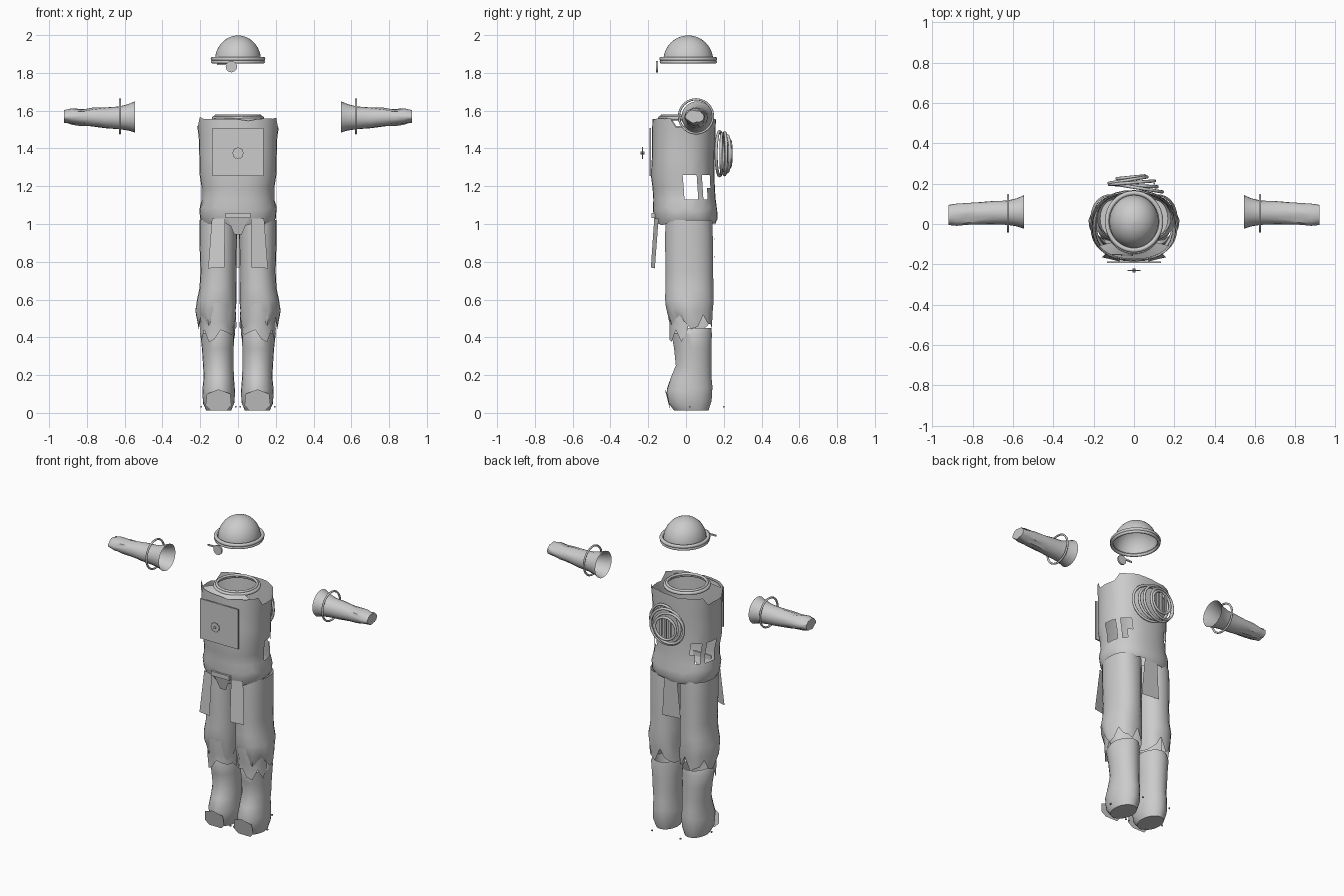
import bpy, bmesh, math, random
from math import sin, cos, pi
from mathutils import Matrix, Vector

random.seed(4)
cube = bpy.data.objects.get("Cube")
if cube:
    bpy.data.objects.remove(cube, do_unlink=True)

grey = bpy.data.materials.new("suit_grey")
grey.use_nodes = True
COL = (0.6, 0.6, 0.6, 1)
grey.diffuse_color = COL
grey.node_tree.nodes["Principled BSDF"].inputs["Base Color"].default_value = COL


def finish(name, bm, mirror=False, angle=35):
    me = bpy.data.meshes.new(name)
    bm.to_mesh(me)
    bm.free()
    me.materials.append(grey)
    ob = bpy.data.objects.new(name, me)
    bpy.context.collection.objects.link(ob)
    bpy.ops.object.select_all(action='DESELECT')
    ob.select_set(True)
    bpy.context.view_layer.objects.active = ob
    bpy.ops.object.shade_smooth_by_angle(angle=math.radians(angle))
    if mirror:
        ob.modifiers.new("Mirror", 'MIRROR')
    return ob


def loft(rows, n=24, axis='z', power=1.0, cap_start=False, cap_end=False):
    """Tube through elliptical rows: (position, centre a, centre b, radius a, radius b)."""
    bm = bmesh.new()
    rings = []
    for p, ca, cb, ra, rb in rows:
        ring = []
        for i in range(n):
            c, s = cos(2 * pi * i / n), sin(2 * pi * i / n)
            a = ca + ra * math.copysign(abs(c) ** power, c)
            b = cb + rb * math.copysign(abs(s) ** power, s)
            ring.append(bm.verts.new((a, b, p) if axis == 'z' else (p, a, b)))
        rings.append(ring)
    for r, q in zip(rings, rings[1:]):
        for i in range(n):
            j = (i + 1) % n
            bm.faces.new((r[i], r[j], q[j], q[i]))
    if cap_start:
        bm.faces.new(rings[0][::-1])
    if cap_end:
        bm.faces.new(rings[-1])
    bmesh.ops.recalc_face_normals(bm, faces=bm.faces)
    return bm, rings


def cut(bm, rule):
    gone = [f for f in bm.faces if rule(f.calc_center_median())]
    bmesh.ops.delete(bm, geom=gone, context='FACES')


def torus(name, loc, major, minor, rot=(0, 0, 0), scale=(1, 1, 1), mirror=False):
    bpy.ops.mesh.primitive_torus_add(major_radius=major, minor_radius=minor,
                                     major_segments=40, minor_segments=8)
    src = bpy.context.object
    bm = bmesh.new()
    bm.from_mesh(src.data)
    bpy.data.objects.remove(src, do_unlink=True)
    m = Matrix.LocRotScale(Vector(loc), None, None)
    for ang, ax in zip(rot, 'XYZ'):
        m = m @ Matrix.Rotation(ang, 4, ax)
    bm.transform(m @ Matrix.Diagonal((*scale, 1)))
    return finish(name, bm, mirror, 60)


def box(name, loc, size, mirror=False):
    bm = bmesh.new()
    bmesh.ops.create_cube(bm, size=1)
    bm.transform(Matrix.Translation(loc) @ Matrix.Diagonal((*size, 1)))
    return finish(name, bm, mirror)


def disc(name, loc, radius, depth, n=20, teeth=0.0):
    bm = bmesh.new()
    bmesh.ops.create_cone(bm, cap_ends=True, segments=n, radius1=radius, radius2=radius, depth=depth)
    for v in bm.verts:
        step = round(math.atan2(v.co.y, v.co.x) / (2 * pi / n))
        if step % 2:
            v.co.xy *= 1 - teeth
    bm.transform(Matrix.Translation(loc) @ Matrix.Rotation(pi / 2, 4, 'X'))
    return finish(name, bm)


def panel(name, corners, mirror=False):
    bm = bmesh.new()
    f = bm.faces.new([bm.verts.new(c) for c in corners])
    bmesh.ops.solidify(bm, geom=[f], thickness=0.008)
    return finish(name, bm, mirror)


# Helmet: open dome, double rim, seam and badge
dome = [(1.865 + 0.133 * sin(t), 0, 0.012, 0.122 * cos(t), 0.132 * cos(t))
        for t in [k * pi / 2 / 12 for k in range(12)]] + [(1.999, 0, 0.012, 0.002, 0.002)]
bm, _ = loft(dome, 40, cap_end=True)
finish("helmet_dome", bm, angle=60)
torus("helmet_rim_upper", (0, 0.012, 1.874), 0.134, 0.011, scale=(1, 1.06, 1))
torus("helmet_rim_lower", (0, 0.012, 1.858), 0.134, 0.009, scale=(1, 1.06, 1))
disc("helmet_badge", (-0.035, -0.153, 1.833), 0.03, 0.01)
box("badge_bar", (-0.065, -0.151, 1.846), (0.09, 0.006, 0.01))

# Torso: open shell with side tears and a slightly uneven top edge
rows = [(1.0, 0, 0.0, 0.185, 0.155), (1.03, 0, 0, 0.2, 0.168), (1.08, 0, -0.005, 0.205, 0.17),
        (1.13, 0, -0.008, 0.192, 0.165), (1.19, 0, -0.012, 0.192, 0.165),
        (1.26, 0, -0.018, 0.203, 0.168), (1.36, 0, -0.015, 0.205, 0.165),
        (1.46, 0, -0.012, 0.208, 0.168), (1.55, 0, -0.01, 0.216, 0.168)]
bm, rings = loft(rows, 32, power=0.85)
for v in rings[-1]:
    side = abs(v.co.x) / 0.216
    v.co.z += 0.015 * side ** 2 - 0.05 * (side > 0.9 and v.co.y > -0.06)
    v.co.z += random.uniform(-0.006, 0.006)
for v in rings[0] + rings[2]:
    v.co.z += random.uniform(-0.012, 0.012)
cut(bm, lambda c: abs(c.x) > 0.1 and 1.13 < c.z < 1.26 and (-0.03 < c.y < 0.06 or 0.09 < c.y < 0.12))
finish("torso", bm)

# Front yoke between torso and collar
bm, _ = loft([(1.545, 0, -0.01, 0.205, 0.165), (1.562, 0, -0.015, 0.13, 0.13)], 32, power=0.9)
cut(bm, lambda c: c.y > -0.09)
finish("yoke", bm)
torus("collar_outer", (0, -0.01, 1.56), 0.128, 0.011)
torus("collar_inner", (0, -0.01, 1.572), 0.118, 0.008)

# Chest plate and toothed dial
box("chest_plate", (0, -0.189, 1.382), (0.27, 0.008, 0.255))
disc("chest_dial", (0, -0.231, 1.375), 0.032, 0.005, 24, 0.14)
disc("dial_stem", (0, -0.231, 1.375), 0.008, 0.02, 10)

# Back vent: tilted stack of rings with vertical slats
for i, (x, y, r, yaw) in enumerate([(0.025, 0.178, 0.125, -0.16), (0.01, 0.19, 0.113, -0.05),
                                    (-0.01, 0.205, 0.12, 0.08), (-0.03, 0.218, 0.104, 0.16),
                                    (-0.015, 0.232, 0.078, 0.1)]):
    torus(f"vent_ring_{i}", (x, y, 1.372), r - 0.008, 0.008, (0, 0, yaw))
    ob = bpy.context.object
    for v in ob.data.vertices:
        d = v.co - Vector((x, y, 1.372))
        flat = Matrix.Rotation(-yaw, 3, 'Z') @ d
        v.co = Vector((x, y, 1.372)) + Matrix.Rotation(yaw, 3, 'Z') @ Vector((flat.x, flat.z, -flat.y))
for i in (-1, 0, 1):
    box(f"vent_slat_{i}", (-0.015 + i * 0.032, 0.228, 1.372), (0.014, 0.012, 0.13 - 0.02 * abs(i)))

# Belt buckle, pouch and hanging cloth flaps
box("buckle", (0, -0.172, 1.045), (0.13, 0.02, 0.028))
panel("front_pouch", [(-0.055, -0.168, 1.03), (0.055, -0.168, 1.03), (0.02, -0.15, 0.945), (-0.02, -0.15, 0.945)])
panel("front_flap", [(0.068, -0.168, 1.03), (0.138, -0.145, 1.03), (0.158, -0.165, 0.765), (0.072, -0.186, 0.77)], True)
panel("back_flap", [(-0.045, 0.155, 1.02), (0.045, 0.155, 1.02), (0.065, 0.148, 0.765), (-0.065, 0.148, 0.775)])

# Trouser legs with ragged knees
rows = [(1.02, 0.104, 0.015, 0.1, 0.125), (0.9, 0.105, 0.016, 0.099, 0.128),
        (0.75, 0.104, 0.018, 0.095, 0.127), (0.66, 0.106, 0.018, 0.098, 0.128),
        (0.6, 0.112, 0.018, 0.105, 0.13), (0.54, 0.112, 0.02, 0.106, 0.122),
        (0.49, 0.108, 0.028, 0.1, 0.11)]
bm, rings = loft(rows, 22, power=0.9)
for v in rings[-1]:
    v.co.z += random.uniform(-0.05, 0.05)
for v in rings[-2]:
    v.co.x += random.uniform(-0.008, 0.008)
    v.co.z += random.uniform(-0.012, 0.012)
finish("trouser_leg", bm, True)

# Knee guards wrapping the front, with torn lower edge
rows = [(0.66, 0.108, 0.01, 0.085, 0.115), (0.57, 0.11, 0.008, 0.095, 0.118),
        (0.48, 0.108, 0.01, 0.09, 0.1), (0.41, 0.108, 0.01, 0.092, 0.1)]
bm, rings = loft(rows, 18)
for v in rings[-1] + rings[0]:
    v.co.z += random.uniform(-0.035, 0.035)
cut(bm, lambda c: c.y > 0.0)
finish("knee_guard", bm, True)

# Shins and boots: lofted shell with sloped toe
rows = [(0.45, 0.105, 0.035, 0.078, 0.1), (0.42, 0.11, 0.03, 0.09, 0.108),
        (0.34, 0.107, 0.036, 0.084, 0.1), (0.25, 0.104, 0.04, 0.081, 0.095),
        (0.19, 0.102, 0.028, 0.08, 0.108), (0.12, 0.102, 0.019, 0.086, 0.122),
        (0.05, 0.102, 0.022, 0.084, 0.115), (0.012, 0.102, 0.028, 0.066, 0.092)]
bm, rings = loft(rows, 22, cap_end=True)
for k in (5, 6):
    for v in rings[k]:
        v.co.z += 0.02 * max(0, v.co.y) / 0.14 + random.uniform(-0.006, 0.006)
finish("boot", bm, True)
panel("toe_cap", [(0.035, -0.09, 0.04), (0.06, -0.082, 0.012), (0.145, -0.082, 0.012),
                  (0.172, -0.09, 0.04), (0.165, -0.097, 0.1), (0.103, -0.112, 0.125), (0.04, -0.097, 0.1)], True)

# Sleeves with flared open cuff and crumpled end
rows = [(0.545, 0.06, 1.567, 0.084, 0.083), (0.58, 0.058, 1.565, 0.07, 0.07),
        (0.63, 0.056, 1.562, 0.06, 0.06), (0.7, 0.056, 1.562, 0.058, 0.055),
        (0.77, 0.053, 1.563, 0.055, 0.048), (0.83, 0.05, 1.565, 0.054, 0.043),
        (0.88, 0.046, 1.567, 0.055, 0.04), (0.92, 0.045, 1.567, 0.05, 0.032)]
bm, rings = loft(rows, 20, 'x', cap_end=True)
for ring in rings[4:]:
    for v in ring:
        v.co.z += random.uniform(-0.005, 0.007)
finish("sleeve", bm, True)
torus("sleeve_ring", (0.625, 0.053, 1.57), 0.09, 0.006, (0, pi / 2, 0), mirror=True)

# Loose studs beside the boots
for i, (x, y) in enumerate([(0.195, 0.02), (0.012, -0.06), (0.1, 0.2)]):
    box(f"stud_{i}", (x, y, 0.033), (0.008, 0.008, 0.008), True)
